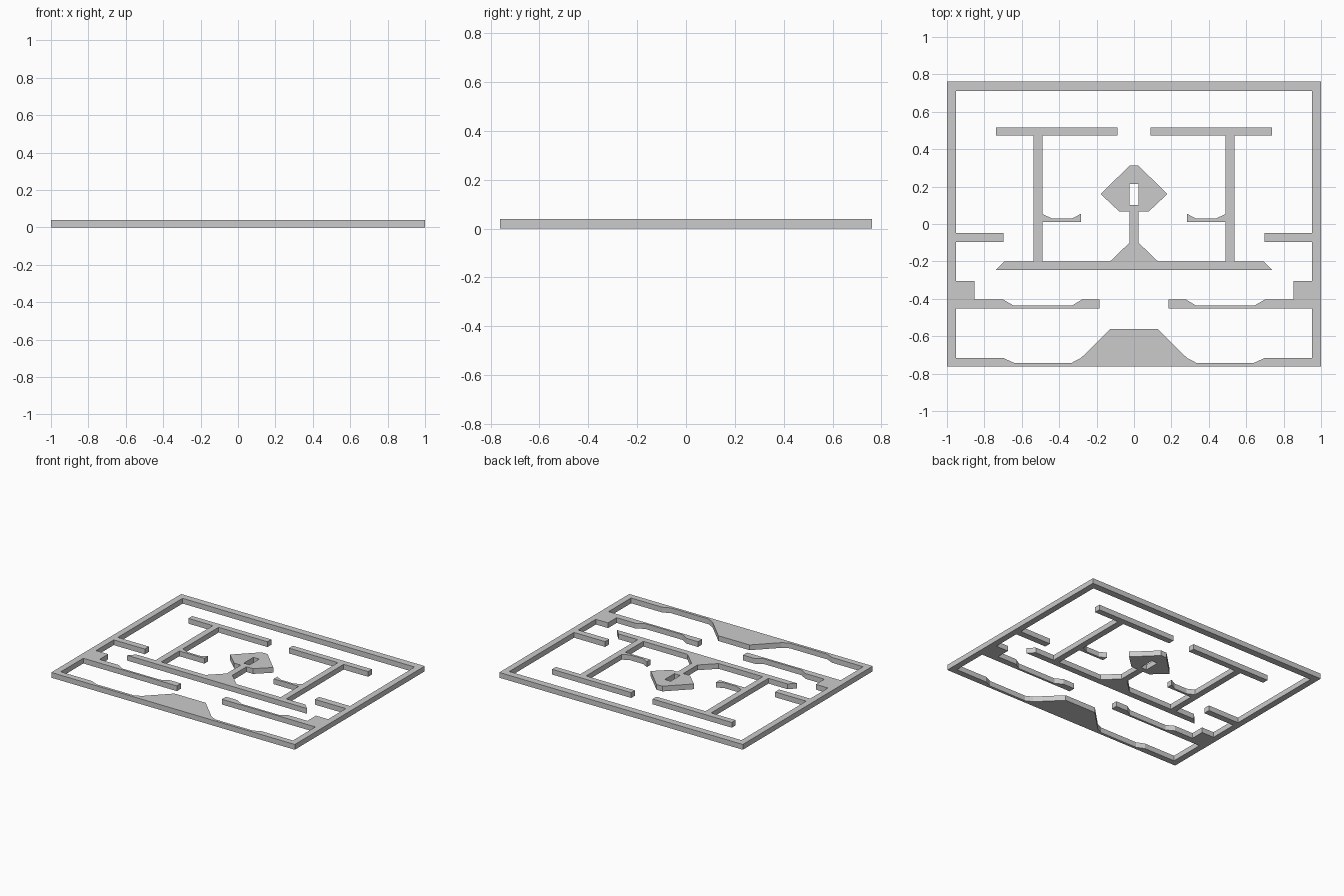
import bpy
import bmesh

if "Cube" in bpy.data.objects:
    bpy.data.objects.remove(bpy.data.objects["Cube"])

HEIGHT = 0.039


def mirrored(half):
    """Close a right-hand half outline with its mirror image."""
    return half + [(-x, y) for x, y in reversed(half)]


def plate(name, *loops):
    """Extrude an outline (first loop) with holes (other loops)."""
    bm = bmesh.new()
    edges = []
    for loop in loops:
        vs = [bm.verts.new((x, y, 0)) for x, y in loop]
        edges += [bm.edges.new((a, b)) for a, b in zip(vs, vs[1:] + vs[:1])]
    bmesh.ops.triangle_fill(bm, edges=edges, use_beauty=True, normal=(0, 0, 1))
    geom = bmesh.ops.extrude_face_region(bm, geom=bm.faces[:], use_keep_orig=True)["geom"]
    top = [g for g in geom if isinstance(g, bmesh.types.BMVert)]
    bmesh.ops.translate(bm, verts=top, vec=(0, 0, HEIGHT))
    bmesh.ops.recalc_face_normals(bm, faces=bm.faces[:])
    mesh = bpy.data.meshes.new(name)
    bm.to_mesh(mesh)
    bm.free()
    obj = bpy.data.objects.new(name, mesh)
    bpy.context.collection.objects.link(obj)
    return obj


# Outer border with floor mound, lower ledges, side steps and side pegs
border = mirrored([(1.0, -0.762), (1.0, 0.762)])
opening = mirrored([
    (0.128, -0.562), (0.284, -0.717), (0.333, -0.742), (0.642, -0.742),
    (0.698, -0.717), (0.953, -0.717),
    (0.953, -0.453), (0.185, -0.453), (0.185, -0.405), (0.28, -0.405),
    (0.333, -0.437), (0.642, -0.437), (0.698, -0.405), (0.853, -0.405),
    (0.853, -0.304), (0.953, -0.304),
    (0.953, -0.096), (0.698, -0.096), (0.698, -0.048), (0.953, -0.048),
    (0.953, 0.711)])
plate("outer_frame", border, opening)

# Central structure: base beam, posts with top bars and brackets, slotted head
centre = mirrored([
    (0.738, -0.246), (0.694, -0.2), (0.537, -0.2), (0.537, 0.472),
    (0.738, 0.472), (0.738, 0.517), (0.088, 0.517), (0.088, 0.472),
    (0.49, 0.472), (0.49, 0.054), (0.438, 0.029), (0.333, 0.029),
    (0.284, 0.054), (0.284, 0.012), (0.49, 0.012), (0.49, -0.2),
    (0.128, -0.2), (0.024, -0.1), (0.024, 0.066), (0.078, 0.066),
    (0.178, 0.16), (0.024, 0.312)])
slot = mirrored([(0.024, 0.102), (0.024, 0.215)])
plate("central_structure", centre, slot)
